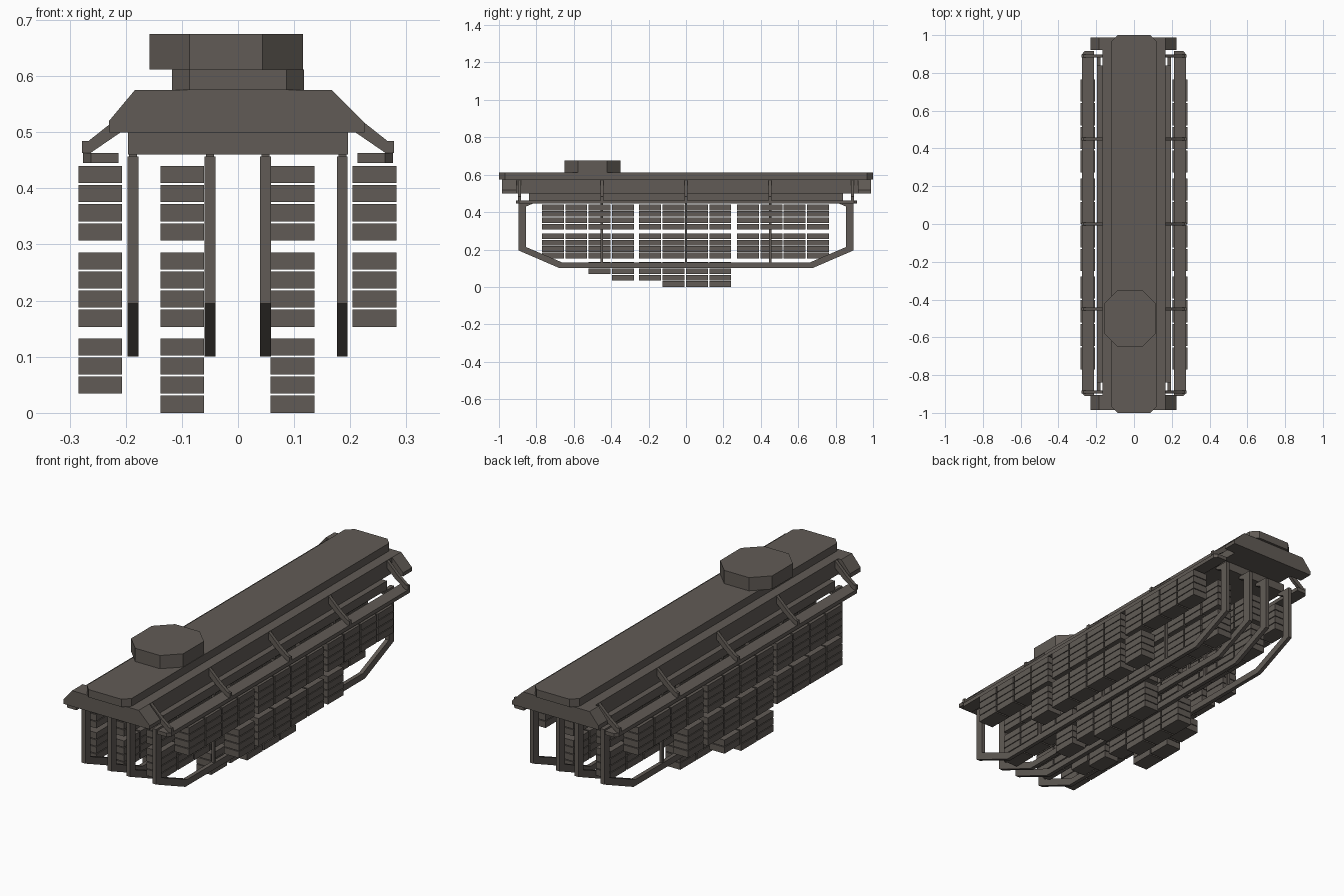
import bpy, bmesh
from mathutils import Vector

if "Cube" in bpy.data.objects:
    bpy.data.objects.remove(bpy.data.objects["Cube"])

grey = bpy.data.materials.new("dark_grey")
grey.diffuse_color = (0.12, 0.105, 0.092, 1)
grey.use_nodes = True
grey.node_tree.nodes["Principled BSDF"].inputs["Base Color"].default_value = grey.diffuse_color


def finish(name, bm):
    bmesh.ops.recalc_face_normals(bm, faces=bm.faces)
    me = bpy.data.meshes.new(name)
    bm.to_mesh(me)
    bm.free()
    me.materials.append(grey)
    ob = bpy.data.objects.new(name, me)
    bpy.context.collection.objects.link(ob)
    return ob


def add_box(bm, lo, hi):
    m = bmesh.ops.create_cube(bm, size=1)["verts"]
    lo, hi = Vector(lo), Vector(hi)
    for v in m:
        v.co = (lo + hi) / 2 + v.co * (hi - lo)


def add_prism(bm, pts, a, b, axis):
    """Extrude a 2D outline from a to b along x, y or z."""
    def put(p, t):
        return {"x": (t, p[0], p[1]), "y": (p[0], t, p[1]), "z": (p[0], p[1], t)}[axis]
    lower = [bm.verts.new(put(p, a)) for p in pts]
    upper = [bm.verts.new(put(p, b)) for p in pts]
    bm.faces.new(lower)
    bm.faces.new(upper)
    for i in range(len(pts)):
        j = (i + 1) % len(pts)
        bm.faces.new((lower[i], lower[j], upper[j], upper[i]))


def prism(name, pts, a, b, axis):
    bm = bmesh.new()
    add_prism(bm, pts, a, b, axis)
    return finish(name, bm)


def chamfered(cx, cy, hx, hy, c):
    q = [(hx - c, -hy), (hx, -hy + c), (hx, hy - c), (hx - c, hy)]
    q += [(-x, -y) for x, y in q]
    return [(cx + x, cy + y) for x, y in q]


def box(name, lo, hi):
    bm = bmesh.new()
    add_box(bm, lo, hi)
    return finish(name, bm)


# Roof: octagonal turret, long deck, hull and lower keel box
prism("roof_turret", chamfered(-0.021, -0.5, 0.137, 0.15, 0.072), 0.612, 0.675, "z")
prism("top_deck", chamfered(0, 0, 0.118, 1.0, 0.032), 0.575, 0.612, "z")
box("upper_hull", (-0.167, -0.95, 0.5), (0.167, 0.95, 0.575))
box("lower_hull", (-0.196, -0.84, 0.46), (0.196, 0.84, 0.502))

# Sloped end caps
cap = [(-0.23, 0.5), (0.225, 0.5), (0.225, 0.517), (0.167, 0.575), (-0.184, 0.575), (-0.23, 0.52)]
prism("front_cap", cap, -0.985, -0.905, "y")
prism("rear_cap", cap, 0.92, 0.988, "y")

# Side walkways and the bent arms that carry them
arm = [(0.165, 0.575), (0.224, 0.518), (0.267, 0.484), (0.278, 0.484),
       (0.278, 0.463), (0.263, 0.463), (0.209, 0.5), (0.165, 0.54)]
plank = [(0.213, -0.91), (0.262, -0.91), (0.276, -0.893),
         (0.276, 0.898), (0.262, 0.915), (0.213, 0.915)]
for side, s in (("left", -1), ("right", 1)):
    prism(side + "_walkway", [(s * x, y) for x, y in plank], 0.445, 0.463, "z")
    bm = bmesh.new()
    for y in (-0.89, -0.45, 0, 0.45, 0.89):
        add_prism(bm, [(s * x, z) for x, z in arm], y - 0.008, y + 0.008, "y")
    finish(side + "_arms", bm)

# Hanging cradle frames with posts
outer = [(-0.895, 0.457), (-0.895, 0.195), (-0.675, 0.1), (0.675, 0.1), (0.895, 0.195), (0.895, 0.457)]
inner = [(0.82, 0.457), (0.82, 0.445), (0.855, 0.43), (0.855, 0.213), (0.66, 0.13)]
cradle = outer + inner + [(-y, z) for y, z in reversed(inner)]
for i, x in enumerate((-0.187, -0.05, 0.049, 0.186)):
    bm = bmesh.new()
    add_prism(bm, cradle, x - 0.0095, x + 0.0095, "x")
    for y in (-0.45, 0, 0.45):
        add_box(bm, (x - 0.007, y - 0.006, 0.12), (x + 0.007, y + 0.006, 0.465))
    finish(f"cradle_frame_{i + 1}", bm)

# Stacked cargo slabs: full top tier, second tier over some columns, partial bottom tier
columns = [g + k * 0.1248 for g in (-0.77, -0.25, 0.273) for k in range(4)]
racks = [
    ("left_outer", -0.2455, range(0, 9), {4: 3, 5: 3, 6: 2}),
    ("left_inner", -0.0995, range(12), {2: 2, 3: 3, 4: 3, 5: 4, 6: 4, 7: 4}),
    ("right_inner", 0.097, range(12), {3: 3, 4: 3, 5: 4, 6: 4, 7: 4}),
    ("right_outer", 0.2435, range(3, 9), {}),
]
for name, x, middle, bottom in racks:
    bm = bmesh.new()
    for c, y in enumerate(columns):
        for top, count in ((0.44, 4), (0.286, 4 * (c in middle)), (0.1328, bottom.get(c, 0))):
            for k in range(count):
                z = top - k * 0.0341
                add_box(bm, (x - 0.039, y, z - 0.0305), (x + 0.039, y + 0.117, z))
    finish(name + "_cargo", bm)
